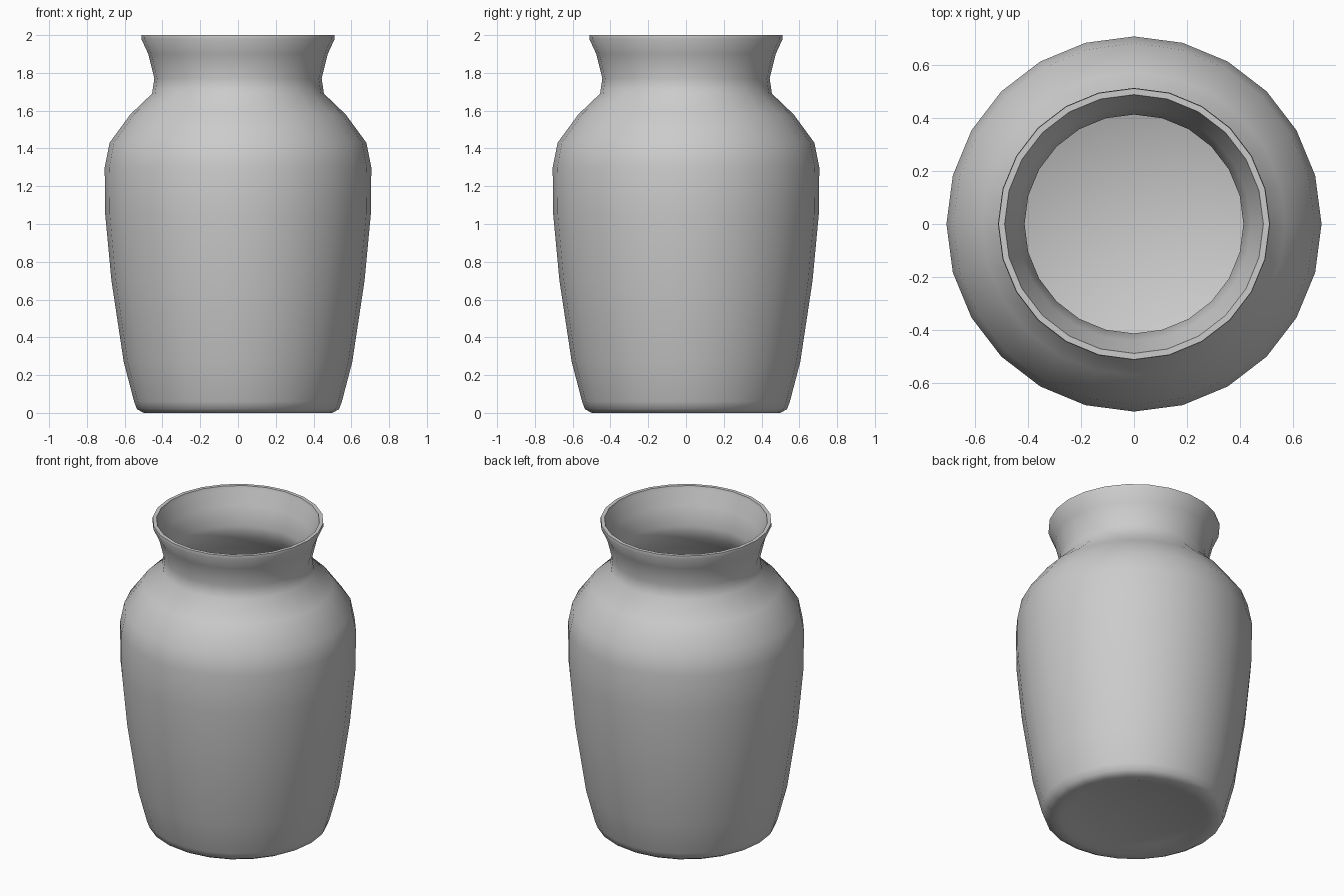
import bpy
import bmesh
from math import radians, tau
from mathutils import Matrix

cube = bpy.data.objects.get("Cube")
if cube:
    bpy.data.objects.remove(cube, do_unlink=True)

SIDES = 24

# One pale grey for the whole vessel
grey = bpy.data.materials.new("pale grey")
grey.use_nodes = True
colour = (0.6, 0.6, 0.6, 1)
grey.diffuse_color = colour
grey.node_tree.nodes["Principled BSDF"].inputs["Base Color"].default_value = colour

# Profile as (radius, height): foot, outer wall, rim, inner wall, floor
foot = [(0, 0.025), (0.38, 0.02), (0.44, 0.0), (0.5, 0.0), (0.535, 0.02), (0.55, 0.06)]
outer = [(0.605, 0.27), (0.67, 0.7), (0.703, 1.05), (0.706, 1.3), (0.68, 1.43),
         (0.57, 1.58), (0.455, 1.69), (0.443, 1.77), (0.475, 1.9)]
rim = [(0.512, 1.98), (0.51, 2.0), (0.487, 2.0), (0.482, 1.98)]
inner = [(0.44, 1.89), (0.412, 1.77), (0.42, 1.69), (0.53, 1.57), (0.64, 1.42),
         (0.67, 1.3), (0.667, 1.05), (0.635, 0.7), (0.57, 0.27)]
floor = [(0.515, 0.09), (0.48, 0.06), (0, 0.055)]


def lathe(name, profile, sides):
    """Revolve a profile around z into a closed, smooth mesh."""
    bm = bmesh.new()
    points = [bm.verts.new((r, 0, z)) for r, z in profile]
    edges = [bm.edges.new(pair) for pair in zip(points, points[1:])]
    bmesh.ops.spin(bm, geom=points + edges, cent=(0, 0, 0), axis=(0, 0, 1),
                   angle=tau, steps=sides, use_merge=True)
    bmesh.ops.remove_doubles(bm, verts=bm.verts, dist=0.0005)
    bmesh.ops.recalc_face_normals(bm, faces=bm.faces)
    mesh = bpy.data.meshes.new(name)
    bm.to_mesh(mesh)
    bm.free()
    obj = bpy.data.objects.new(name, mesh)
    bpy.context.collection.objects.link(obj)
    return obj


vase = lathe("vase_body", foot + outer + rim + inner + floor, SIDES)
vase.data.materials.append(grey)

# Smooth shading
bpy.context.view_layer.objects.active = vase
vase.select_set(True)
bpy.ops.object.shade_smooth_by_angle(angle=radians(60))
